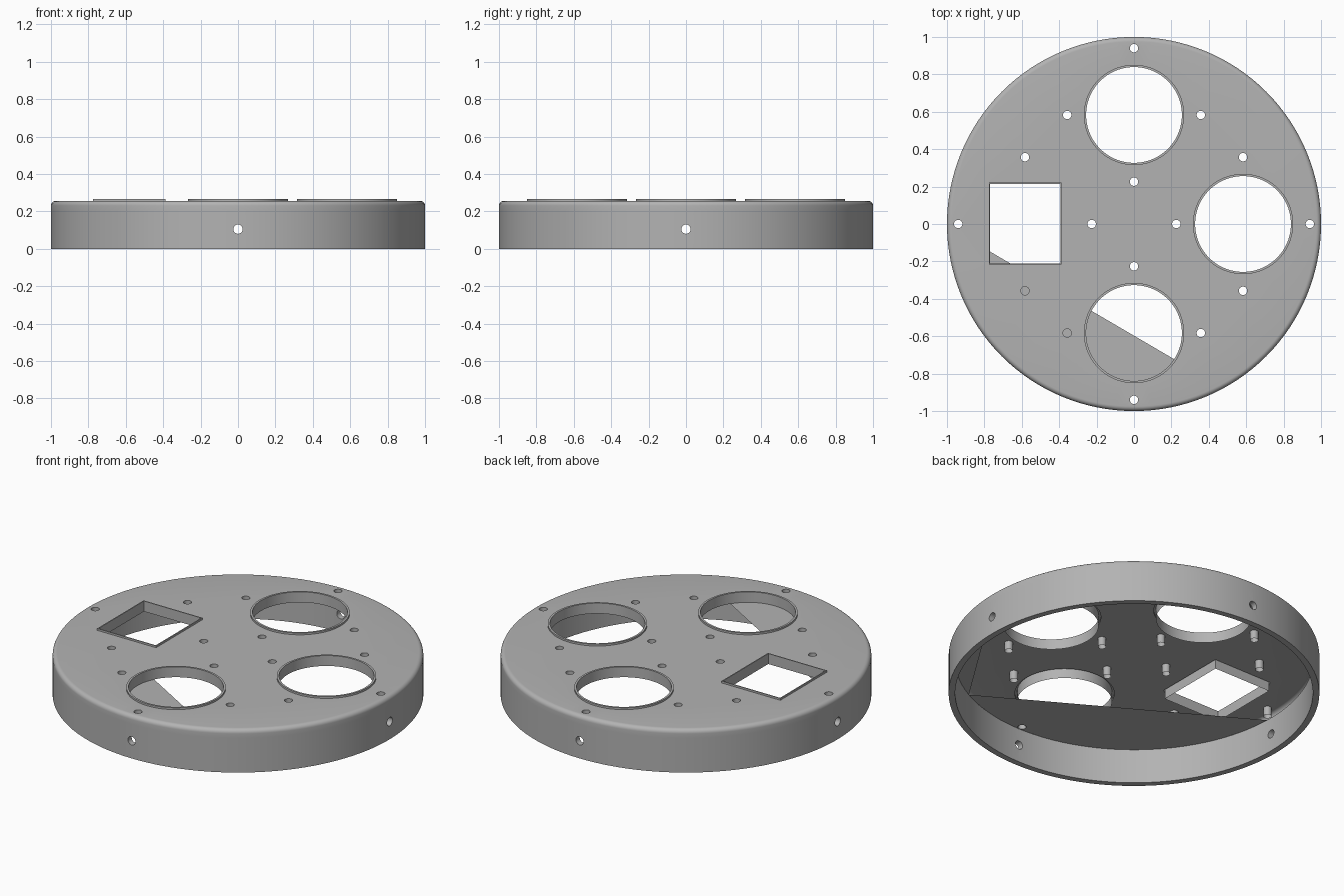
import bpy, bmesh, math
from mathutils import Matrix, Vector

if "Cube" in bpy.data.objects:
    bpy.data.objects.remove(bpy.data.objects["Cube"])

SEG = 128
TOP, CEIL, INNER = 0.256, 0.205, 0.965   # plate top, inner ceiling height, inner wall radius
LIP = 0.267
ARM, STEP, SCREW_R = 0.583, 0.357, 0.0225

grey = bpy.data.materials.new("plain grey")
grey.use_nodes = True
colour = (0.45, 0.45, 0.45, 1)
grey.diffuse_color = colour
grey.node_tree.nodes["Principled BSDF"].inputs["Base Color"].default_value = colour


def make(name, bm, smooth=True):
    mesh = bpy.data.meshes.new(name)
    bm.to_mesh(mesh)
    bm.free()
    mesh.materials.append(grey)
    obj = bpy.data.objects.new(name, mesh)
    bpy.context.collection.objects.link(obj)
    if smooth:
        shade(obj)
    return obj


def shade(obj):
    bpy.ops.object.select_all(action='DESELECT')
    obj.select_set(True)
    bpy.context.view_layer.objects.active = obj
    bpy.ops.object.shade_smooth_by_angle(angle=math.radians(35))


def circle(cx, cy, r, n=SEG):
    return [(cx + r * math.cos(math.tau * i / n), cy + r * math.sin(math.tau * i / n)) for i in range(n)]


def rect(cx, cy, hx, hy):
    return [(cx + sx * hx, cy + sy * hy) for sx, sy in ((1, 1), (-1, 1), (-1, -1), (1, -1))]


def loft(bm, rings):
    """Join successive (outline, z) rings with quads."""
    rows = [[bm.verts.new((x, y, z)) for x, y in pts] for pts, z in rings]
    for a, b in zip(rows, rows[1:]):
        for i in range(len(a)):
            j = (i + 1) % len(a)
            bm.faces.new((a[i], a[j], b[j], b[i]))


def sheet(bm, outlines, z, up):
    """Flat face with an outer outline and any holes."""
    edges = []
    for pts in outlines:
        vs = [bm.verts.new((x, y, z)) for x, y in pts]
        edges += [bm.edges.new((vs[i - 1], vs[i])) for i in range(len(vs))]
    made = bmesh.ops.triangle_fill(bm, edges=edges, use_beauty=True, normal=(0, 0, up))
    for f in made["geom"]:
        if isinstance(f, bmesh.types.BMFace):
            f.normal_update()
            if f.normal.z * up < 0:
                f.normal_flip()


# Layout of openings and screw holes
arms = [(ARM, 0), (0, ARM), (-ARM, 0), (0, -ARM)]
rounds = [a for a in arms if a[0] >= 0]
screws = [(x + dx, y + dy) for x, y in arms
          for dx, dy in ((STEP, 0), (-STEP, 0), (0, STEP), (0, -STEP))]
screw_outlines = [circle(x, y, SCREW_R, 24) for x, y in screws]
window = (-0.582, 0.002)

# Outer wall ring with four radial holes
bm = bmesh.new()
loft(bm, [(circle(0, 0, r), z) for r, z in
          ((INNER, 0), (INNER, CEIL), (1, CEIL), (1, 0), (INNER, 0))])
bmesh.ops.remove_doubles(bm, verts=bm.verts, dist=1e-5)
bmesh.ops.recalc_face_normals(bm, faces=bm.faces)
wall = make("outer_wall", bm, False)

bm = bmesh.new()
for x, y in arms:
    d = Vector((x, y, 0)).normalized()
    place = Matrix.Translation(d + Vector((0, 0, 0.105))) @ d.to_track_quat('Z', 'Y').to_matrix().to_4x4()
    bmesh.ops.create_cone(bm, cap_ends=True, segments=24, radius1=0.025, radius2=0.025,
                          depth=0.2, matrix=place)
cutter = make("wall_hole_cutter", bm, False)
cutter.hide_render = True
cut = wall.modifiers.new("holes", 'BOOLEAN')
cut.object, cut.operation, cut.solver = cutter, 'DIFFERENCE', 'EXACT'
bpy.context.view_layer.objects.active = wall
bpy.ops.object.modifier_apply(modifier=cut.name)
bpy.data.objects.remove(cutter)
shade(wall)

# Rounded shoulder and top plate
ROUND = 0.025
bm = bmesh.new()
arc = [math.pi / 2 * i / 6 for i in range(7)]
loft(bm, [(circle(0, 0, 1), CEIL)] +
     [(circle(0, 0, 1 - ROUND + ROUND * math.cos(a)), TOP - ROUND + ROUND * math.sin(a)) for a in arc])
sheet(bm, [circle(0, 0, 1 - ROUND), rect(*window, 0.194, 0.219)]
      + [circle(x, y, 0.268) for x, y in rounds] + screw_outlines, TOP, 1)
bmesh.ops.remove_doubles(bm, verts=bm.verts, dist=1e-5)
make("top_plate", bm)

# Raised lips and the sleeves below them
for i, (x, y) in enumerate(rounds):
    bm = bmesh.new()
    loft(bm, [(circle(x, y, r), z) for r, z in
              ((0.268, TOP), (0.268, LIP), (0.256, LIP), (0.256, CEIL))])
    make(f"round_opening_{i + 1}", bm)
bm = bmesh.new()
loft(bm, [(rect(*window, 0.188 + t, 0.213 + t), z) for t, z in
          ((0.006, TOP), (0.006, LIP), (0, LIP), (0, CEIL))])
make("square_opening", bm)

# Screw hole sleeves
bm = bmesh.new()
for pts in screw_outlines:
    loft(bm, [(pts, TOP), (pts, CEIL)])
make("screw_sleeves", bm)

# Partial inner ceiling: two segments of the disc cut off by chords
bm = bmesh.new()
for start, end in ((182, 297.4), (297.4, 358)):
    angles = [math.radians(start + (end - start) * i / 40) for i in range(41)]
    pts = [(INNER * math.cos(a), INNER * math.sin(a)) for a in angles]
    holes = [circle(x, y, SCREW_R, 24) for x, y in ((0, -0.94), (-0.94, 0))] if start == 182 else []
    if holes:
        # keep only holes lying wholly inside the segment
        mid = math.radians((start + end) / 2)
        chord = INNER * math.cos(math.radians((end - start) / 2))
        holes = [h for h in holes
                 if all(x * math.cos(mid) + y * math.sin(mid) > chord for x, y in h)]
    sheet(bm, [pts] + holes, CEIL, -1)
make("inner_ceiling", bm)
